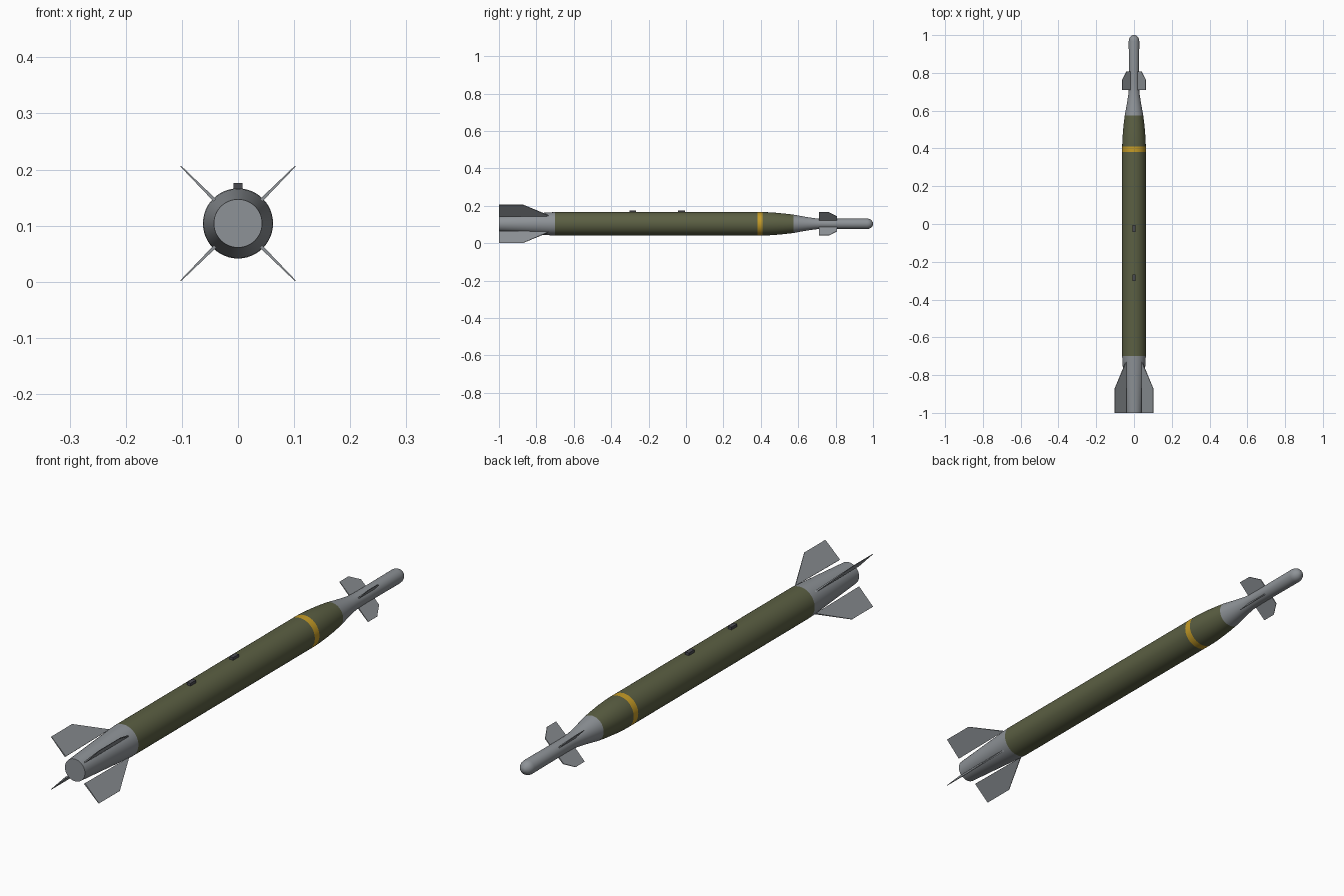
import bpy, bmesh, math
from mathutils import Matrix, Vector

if "Cube" in bpy.data.objects:
    bpy.data.objects.remove(bpy.data.objects["Cube"])

AXIS_Z = 0.104


def mat(name, rgb):
    m = bpy.data.materials.new(name)
    m.diffuse_color = (*rgb, 1)
    m.use_nodes = True
    m.node_tree.nodes["Principled BSDF"].inputs["Base Color"].default_value = m.diffuse_color
    return m


olive = mat("olive_green", (0.105, 0.115, 0.056))
grey = mat("light_grey", (0.27, 0.29, 0.31))
yellow = mat("yellow", (0.56, 0.33, 0.02))
dark = mat("dark_grey", (0.07, 0.07, 0.08))


def finish(bm, name, mats, smooth=False):
    bmesh.ops.recalc_face_normals(bm, faces=bm.faces)
    me = bpy.data.meshes.new(name)
    bm.to_mesh(me)
    bm.free()
    ob = bpy.data.objects.new(name, me)
    bpy.context.collection.objects.link(ob)
    for m in mats:
        me.materials.append(m)
    if smooth:
        bpy.context.view_layer.objects.active = ob
        ob.select_set(True)
        bpy.ops.object.shade_smooth_by_angle(angle=math.radians(35))
        ob.select_set(False)
    return ob


def lathe(name, profile, mats, rule=None, seg=48):
    """Revolve (y, radius) points about the long axis, capping both ends."""
    bm = bmesh.new()
    rings = []
    for y, r in profile:
        rings.append([bm.verts.new((r * math.cos(2 * math.pi * i / seg), y,
                                    AXIS_Z + r * math.sin(2 * math.pi * i / seg)))
                      for i in range(seg)])
    for a, b in zip(rings, rings[1:]):
        for i in range(seg):
            j = (i + 1) % seg
            f = bm.faces.new((a[i], a[j], b[j], b[i]))
            if rule:
                f.material_index = rule(f.calc_center_median().y)
    bm.faces.new(rings[0])
    bm.faces.new(rings[-1])
    return finish(bm, name, mats, True)


def fins(name, outline, root_t, tip_t):
    """Four tapered plates in an X; outline is (radius, y)."""
    r_min = min(p[0] for p in outline)
    r_max = max(p[0] for p in outline)
    for k in range(4):
        bm = bmesh.new()
        sides = []
        for s in (-0.5, 0.5):
            sides.append([bm.verts.new((r, y, s * (root_t + (tip_t - root_t) * (r - r_min) / (r_max - r_min))))
                          for r, y in outline])
        bm.faces.new(sides[0])
        bm.faces.new(sides[1])
        n = len(outline)
        for i in range(n):
            j = (i + 1) % n
            bm.faces.new((sides[0][i], sides[0][j], sides[1][j], sides[1][i]))
        turn = Matrix.Rotation(math.radians(45 + 90 * k), 4, 'Y')
        bm.transform(Matrix.Translation((0, 0, AXIS_Z)) @ turn)
        finish(bm, f"{name}_{k + 1}", [grey])


# Tail cone
lathe("tail_cone", [(-1, 0.043), (-0.73, 0.0612), (-0.70, 0.0625)], [grey])

# Main body with painted band
lathe("body", [(-0.70, 0.0625), (0.382, 0.0625), (0.41, 0.0625), (0.44, 0.0618),
               (0.48, 0.0592), (0.53, 0.0545), (0.575, 0.049)],
      [olive, yellow], lambda y: 1 if 0.382 < y < 0.41 else 0)

# Nose section: concave neck, slim cylinder, rounded tip
tip = [(0.968 + 0.032 * math.sin(a), 0.028 * math.cos(a))
       for a in (math.radians(d) for d in (0, 18, 36, 52, 68))]
tip.append((1.0, 0.006))
lathe("nose", [(0.575, 0.049), (0.61, 0.0425), (0.65, 0.0355), (0.69, 0.0295),
               (0.72, 0.0275), (0.76, 0.027)] + tip, [grey])

# Tail fins and nose canards
fins("tail_fin", [(0.058, -1), (0.1448, -1), (0.1448, -0.872), (0.06, -0.73)], 0.006, 0.002)
fins("nose_fin", [(0.02, 0.71), (0.087, 0.71), (0.087, 0.765), (0.055, 0.808), (0.02, 0.808)], 0.005, 0.002)

# Suspension lugs
for i, y in enumerate((-0.285, -0.024)):
    bm = bmesh.new()
    bmesh.ops.create_cube(bm, size=1)
    bmesh.ops.scale(bm, vec=(0.016, 0.035, 0.018), verts=bm.verts)
    bmesh.ops.translate(bm, vec=Vector((0, y, 0.1675)), verts=bm.verts)
    finish(bm, f"lug_{i + 1}", [dark])
